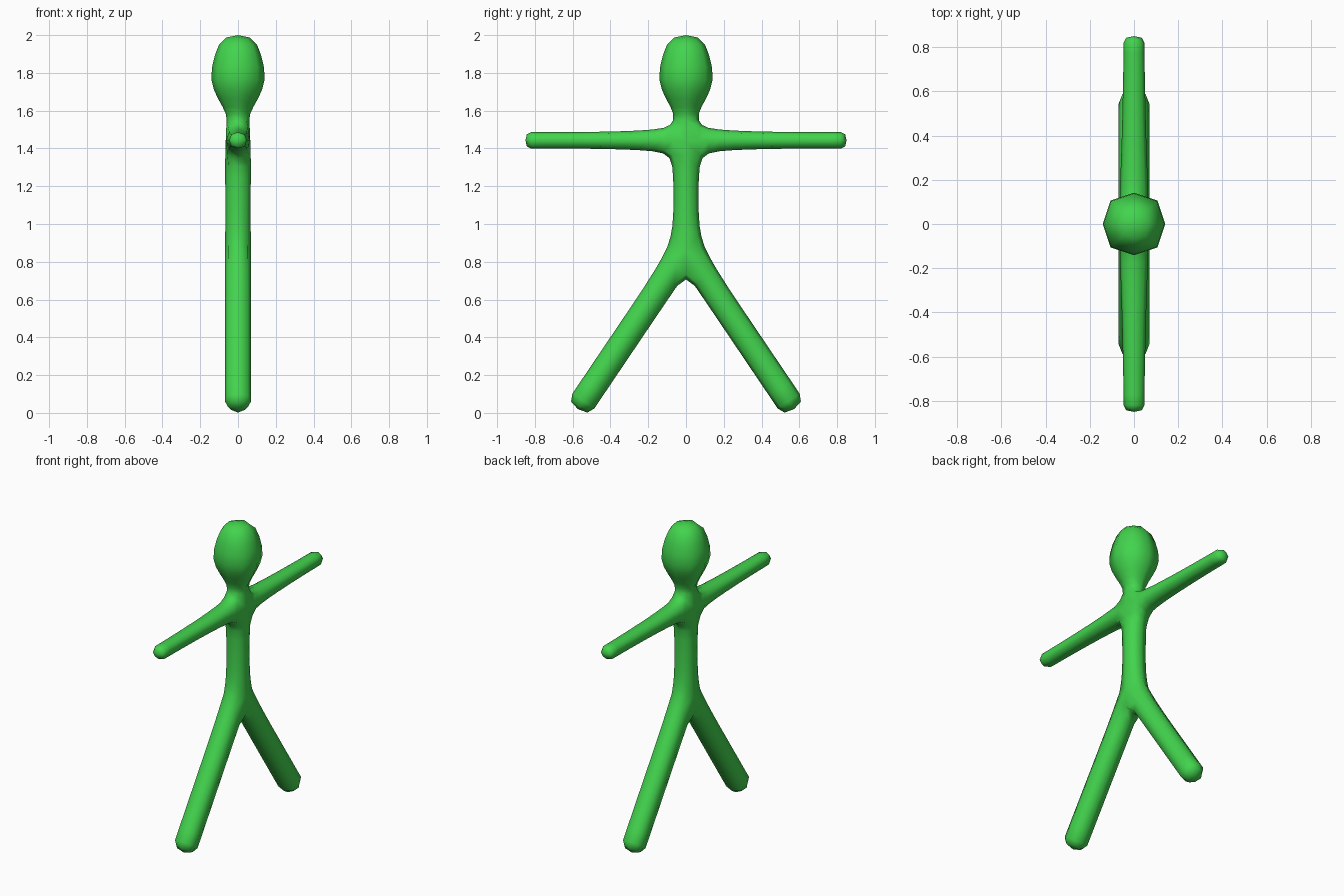
import bpy, bmesh
from mathutils import Vector

if "Cube" in bpy.data.objects:
    bpy.data.objects.remove(bpy.data.objects["Cube"])

bm = bmesh.new()


def ring(points):
    return [bm.verts.new(p) for p in points]


def bridge(a, b, sides=(0, 1, 2, 3)):
    for i in sides:
        j = (i + 1) % 4
        bm.faces.new((a[i], a[j], b[j], b[i]))


def limb(start, rings):
    """Extrude a four-sided opening through rings and cap the end."""
    for r in rings:
        bridge(start, r)
        start = r
    bm.faces.new(start)


# Head, neck and trunk: (z, half width x, half width y) from the crown down
column = [(2.00, .075, .075), (1.90, .125, .125), (1.76, .15, .15),
          (1.66, .105, .105), (1.58, .058, .06), (1.52, .062, .075),
          (1.36, .068, .08), (1.25, .068, .066), (1.05, .066, .066),
          (.93, .068, .078)]
SHOULDER = 5
rows = [ring([(x, -y, z), (x, y, z), (-x, y, z), (-x, -y, z)]) for z, x, y in column]
bm.faces.new(rows[0])
for i in range(len(rows) - 1):
    bridge(rows[i], rows[i + 1], (0, 2) if i == SHOULDER else (0, 1, 2, 3))

# Hips: outer corners plus a crotch edge that splits the trunk into two legs
hx = .07
hip = ring([(hx, -.12, .83), (hx, .12, .83), (-hx, .12, .83), (-hx, -.12, .83)])
crotch_r, crotch_l = bm.verts.new((hx, 0, .74)), bm.verts.new((-hx, 0, .74))
last = rows[-1]
bridge(last, hip, (1, 3))
bm.faces.new((last[0], last[1], hip[1], crotch_r, hip[0]))
bm.faces.new((last[2], last[3], hip[3], crotch_l, hip[2]))

# Arms: (y, half width x, half height)
arm = [(.16, .064, .056), (.35, .056, .047), (.60, .050, .043),
       (.79, .047, .043), (.85, .047, .043)]
top, low = rows[SHOULDER], rows[SHOULDER + 1]
arm_z = 1.443
for s, start in ((1, [top[1], top[2], low[2], low[1]]),
                 (-1, [top[3], top[0], low[0], low[3]])):
    limb(start, [ring([(s * x, s * y, arm_z + h), (-s * x, s * y, arm_z + h),
                       (-s * x, s * y, arm_z - h), (s * x, s * y, arm_z - h)])
                 for y, x, h in arm])

# Legs: rings along a slanted axis, square to it
along, across = Vector((0, .56, -.83)), Vector((0, .83, .56))
for s, start in ((1, [hip[1], hip[2], crotch_l, crotch_r]),
                 (-1, [hip[3], hip[0], crotch_r, crotch_l])):
    rings = []
    for t in (-.45, -.12, .20, .303):
        pts = []
        for sx, n in ((1, .07), (-1, .07), (-1, -.07), (1, -.07)):
            p = across * (.485 + n) + along * t
            pts.append((s * sx * hx, s * p.y, p.z))
        rings.append(ring(pts))
    limb(start, rings)

bmesh.ops.recalc_face_normals(bm, faces=bm.faces)
for f in bm.faces:
    f.smooth = True
mesh = bpy.data.meshes.new("figure")
bm.to_mesh(mesh)
bm.free()

green = bpy.data.materials.new("bright green")
green.diffuse_color = (.055, .66, .075, 1)
green.use_nodes = True
green.node_tree.nodes["Principled BSDF"].inputs["Base Color"].default_value = green.diffuse_color
mesh.materials.append(green)
figure = bpy.data.objects.new("figure", mesh)
bpy.context.collection.objects.link(figure)

# One smoothing step turns the square sections into octagons
sub = figure.modifiers.new("smoothing", 'SUBSURF')
sub.levels = sub.render_levels = 1
sub.use_limit_surface = False
